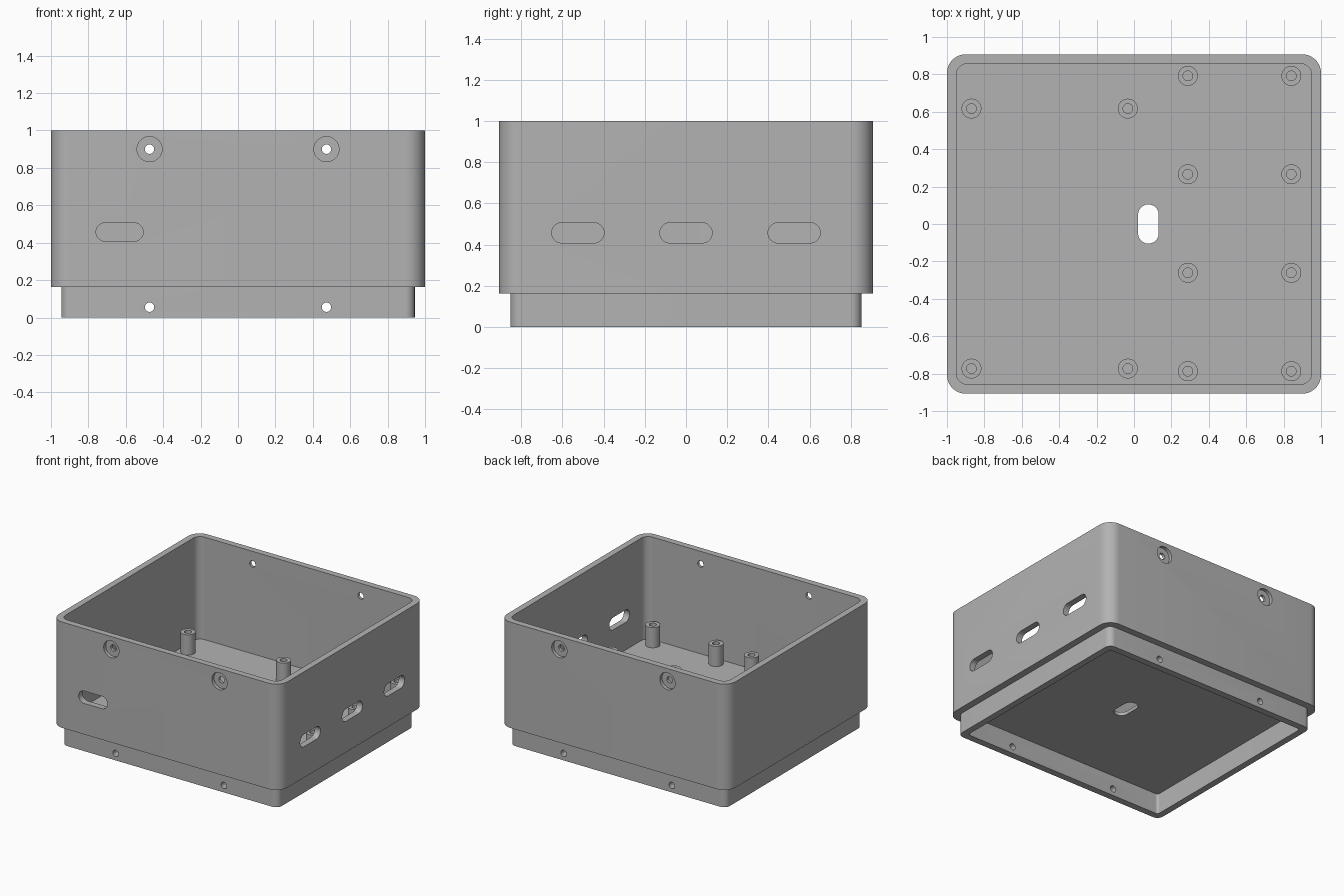
import bpy, bmesh, math
from mathutils import Matrix

if "Cube" in bpy.data.objects:
    bpy.data.objects.remove(bpy.data.objects["Cube"])

grey = bpy.data.materials.new("plain grey")
grey.diffuse_color = (0.45, 0.45, 0.45, 1)
grey.use_nodes = True
grey.node_tree.nodes["Principled BSDF"].inputs["Base Color"].default_value = grey.diffuse_color
T, R = Matrix.Translation, Matrix.Rotation
FRONT = R(math.pi / 2, 4, 'X')             # local z points to -y
BACK = R(math.pi, 4, 'Z') @ FRONT          # local z points to +y
SIDE = R(math.pi / 2, 4, 'Z') @ FRONT      # local z points to +x


def rounded(hx, hy, r, z, n=10):
    """Rounded rectangle outline at height z."""
    pts = []
    for k, (sx, sy) in enumerate([(1, 1), (-1, 1), (-1, -1), (1, -1)]):
        for i in range(n + 1):
            a = (k + i / n) * math.pi / 2
            pts.append((sx * (hx - r) + r * math.cos(a),
                        sy * (hy - r) + r * math.sin(a), z))
    return pts


def loft(bm, sections, matrix=Matrix()):
    """Join rounded outlines in order and cap both ends."""
    part = bmesh.new()
    rings = [[part.verts.new(p) for p in rounded(*s)] for s in sections]
    n = len(rings[0])
    for a, b in zip(rings, rings[1:]):
        for i in range(n):
            j = (i + 1) % n
            part.faces.new((a[i], a[j], b[j], b[i]))
    part.faces.new(rings[0])
    part.faces.new(rings[-1])
    bmesh.ops.remove_doubles(part, verts=part.verts, dist=1e-5)
    bmesh.ops.recalc_face_normals(part, faces=part.faces)
    part.transform(matrix)
    tmp = bpy.data.meshes.new("tmp")
    part.to_mesh(tmp)
    part.free()
    bm.from_mesh(tmp)
    bpy.data.meshes.remove(tmp)


def make(name, bm):
    me = bpy.data.meshes.new(name)
    bm.to_mesh(me)
    bm.free()
    me.materials.append(grey)
    ob = bpy.data.objects.new(name, me)
    bpy.context.collection.objects.link(ob)
    return ob


def activate(ob):
    bpy.ops.object.select_all(action='DESELECT')
    ob.select_set(True)
    bpy.context.view_layer.objects.active = ob


STEP, FLOOR = 0.163, 0.19

# Open box: underside recess, lip, outer wall, rim, cavity
bm = bmesh.new()
loft(bm, [(0.893, 0.798, 0.02, STEP), (0.893, 0.798, 0.02, 0),
          (0.945, 0.852, 0.05, 0), (0.945, 0.852, 0.05, STEP),
          (1, 0.907, 0.1, STEP), (1, 0.907, 0.1, 1),
          (0.95, 0.857, 0.06, 1), (0.95, 0.857, 0.06, FLOOR)])
box = make("box_shell", bm)

# Cutters
bm = bmesh.new()
for x in (-0.473, 0.473):
    # counterbored screw holes near the rim
    for face in (FRONT, BACK):
        loft(bm, [(0.025, 0.025, 0.025, 0.82), (0.025, 0.025, 0.025, 0.88),
                  (0.067, 0.067, 0.067, 0.88), (0.067, 0.067, 0.067, 0.95)],
             T((x, 0, 0.9)) @ face)
    # screw holes through the lip
    loft(bm, [(0.025, 0.025, 0.025, -1), (0.025, 0.025, 0.025, 1)],
         T((x, 0, 0.055)) @ FRONT)
# cable slots in the right wall
for y in (-0.525, 0, 0.525):
    loft(bm, [(0.127, 0.049, 0.049, 0.9), (0.127, 0.049, 0.049, 1.1)],
         T((0, y, 0.457)) @ SIDE)
# cable slot in the front wall
loft(bm, [(0.126, 0.049, 0.049, 0.8), (0.126, 0.049, 0.049, 1)],
     T((-0.633, 0, 0.457)) @ FRONT)
# slot in the floor
loft(bm, [(0.055, 0.105, 0.055, 0.1), (0.055, 0.105, 0.055, 0.3)],
     T((0.077, 0, 0)))
cutter = make("hole_cutter", bm)
cutter.hide_render = True

activate(box)
mod = box.modifiers.new("holes", 'BOOLEAN')
mod.operation, mod.solver, mod.object = 'DIFFERENCE', 'EXACT', cutter
bpy.ops.object.modifier_apply(modifier=mod.name)
bpy.data.objects.remove(cutter)
bpy.ops.object.shade_smooth_by_angle(angle=math.radians(30))

# Mounting posts with blind screw holes
spots = [(x, y) for x in (-0.869, -0.033) for y in (0.617, -0.773)]
spots += [(x, y) for x in (0.288, 0.841) for y in (0.792, 0.266, -0.261, -0.787)]
for i, (x, y) in enumerate(spots):
    bm = bmesh.new()
    loft(bm, [(0.053, 0.053, 0.053, FLOOR - 0.005), (0.053, 0.053, 0.053, 0.35),
              (0.026, 0.026, 0.026, 0.35), (0.026, 0.026, 0.026, FLOOR + 0.005)])
    post = make(f"mounting_post_{i + 1}", bm)
    post.location = (x, y, 0)
    activate(post)
    bpy.ops.object.shade_smooth_by_angle(angle=math.radians(30))
